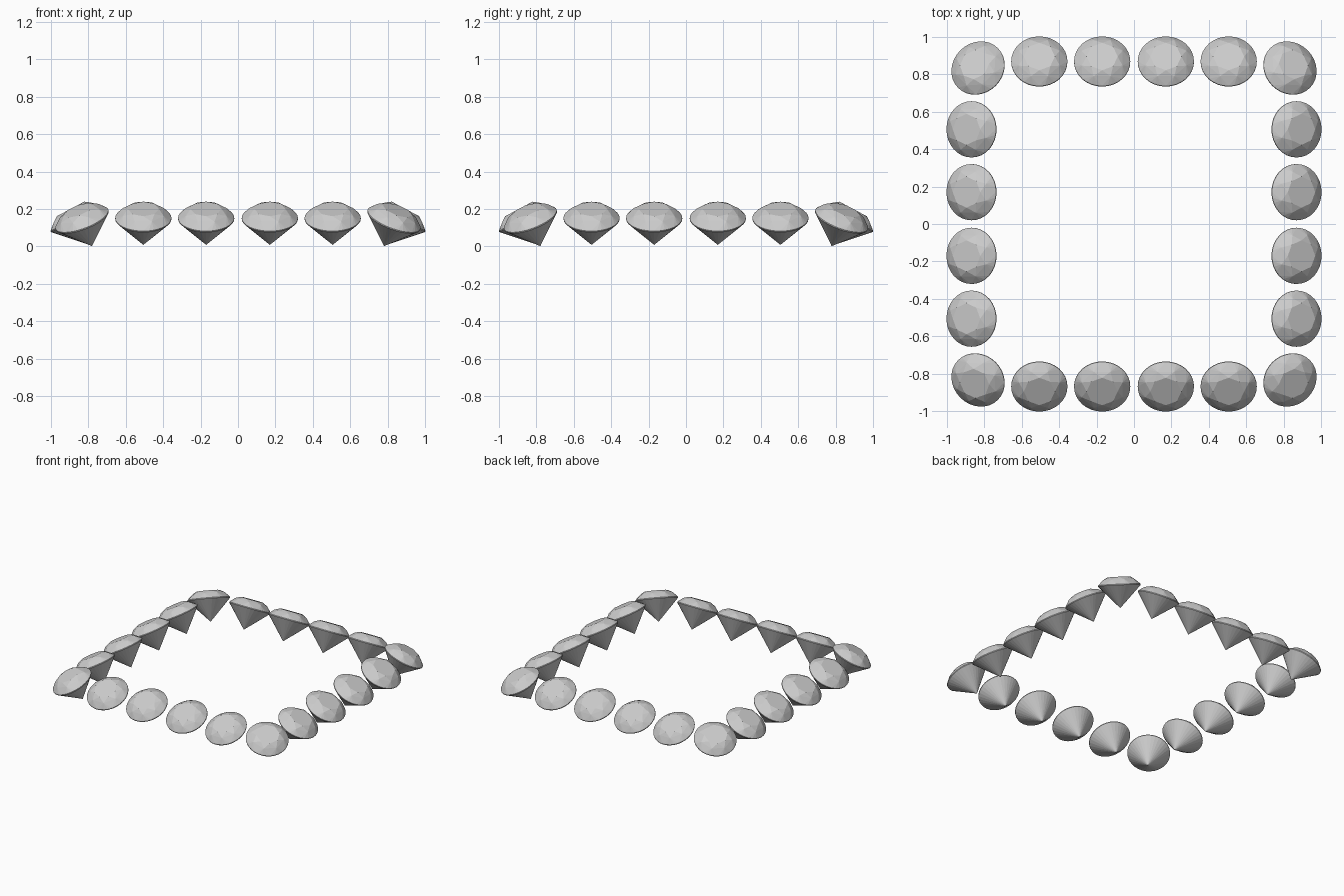
import bpy, bmesh
from math import sin, cos, pi, radians, atan2
from mathutils import Matrix

if "Cube" in bpy.data.objects:
    bpy.data.objects.remove(bpy.data.objects["Cube"])

R = 0.15            # girdle radius
TILT = radians(28)  # outward lean of every stone


def ring(bm, n, r, z, phase=0.0):
    for i in range(n):
        a = 2 * pi * (i + phase) / n
        bm.verts.new((r * cos(a), r * sin(a), z))


# Brilliant-cut stone: table, crown, girdle and pavilion, origin at girdle centre
def gem_mesh():
    bm = bmesh.new()
    ring(bm, 8, 0.083, 0.057)             # table
    ring(bm, 8, 0.118, 0.038, 0.5)        # crown star points
    ring(bm, 32, R, 0.003)                # girdle top
    ring(bm, 32, R, -0.003)               # girdle bottom
    bm.verts.new((0, 0, -0.16))           # culet
    bmesh.ops.convex_hull(bm, input=bm.verts[:])
    bmesh.ops.dissolve_limit(bm, angle_limit=radians(0.5),
                             verts=bm.verts[:], edges=bm.edges[:])
    bmesh.ops.recalc_face_normals(bm, faces=bm.faces[:])
    me = bpy.data.meshes.new("gemstone")
    bm.to_mesh(me)
    bm.free()
    return me


mesh = gem_mesh()


def place(name, x, y, z, direction):
    ob = bpy.data.objects.new(name, mesh)
    bpy.context.collection.objects.link(ob)
    ob.matrix_world = (Matrix.Translation((x, y, z))
                       @ Matrix.Rotation(direction, 4, 'Z')
                       @ Matrix.Rotation(TILT, 4, 'Y'))


# Four sides of the square, each with four stones and a corner stone
for side in range(4):
    a = side * pi / 2
    for i, t in enumerate((-0.505, -0.17, 0.17, 0.505)):
        d = 0.867
        place(f"side_{side}_gem_{i}", d * cos(a) - t * sin(a),
              d * sin(a) + t * cos(a), 0.15, a)
    c = a + pi / 4
    k = 0.832 * 2 ** 0.5
    place(f"corner_gem_{side}", k * cos(c), k * sin(c), 0.143, c)
